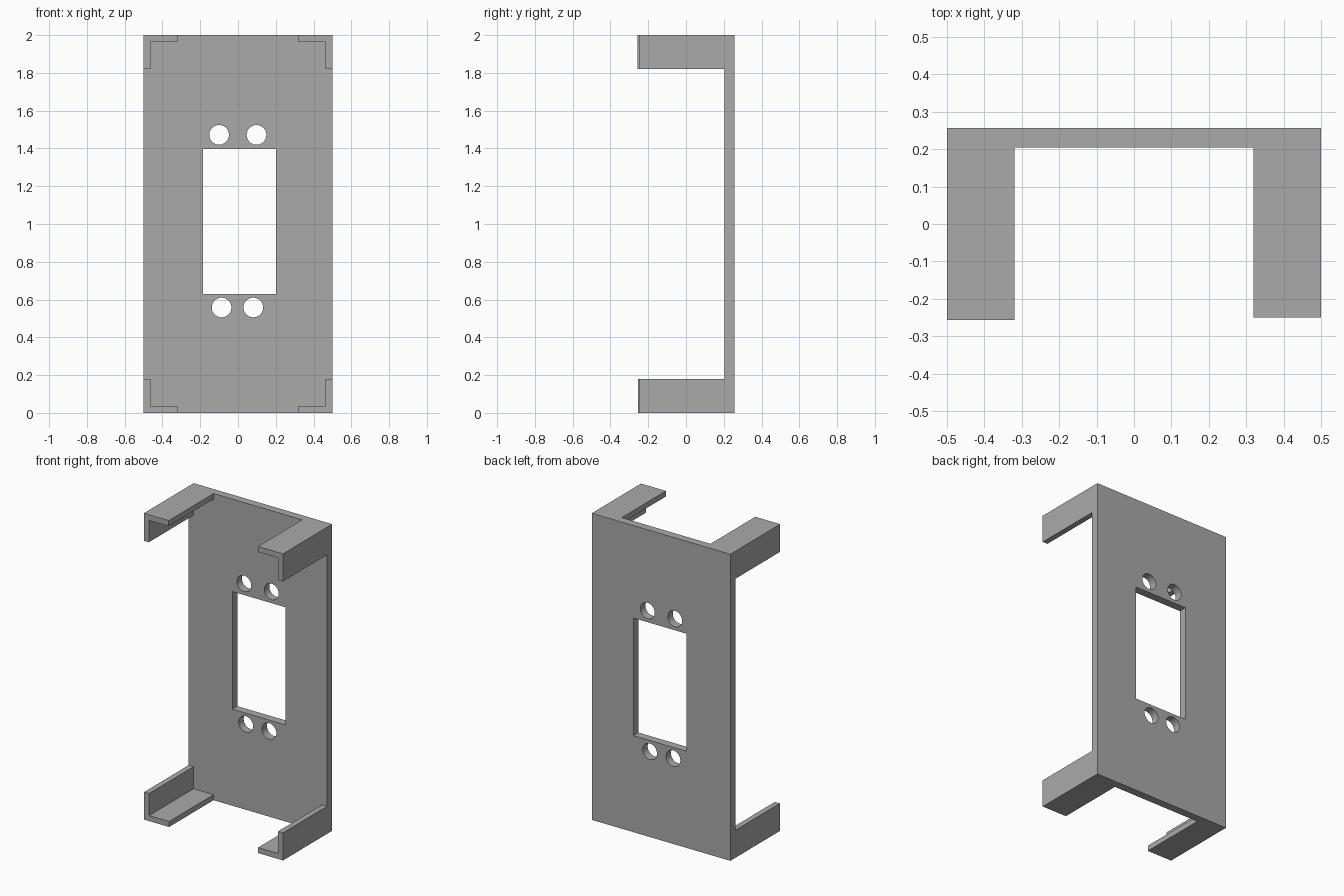
import bpy
import bmesh
from mathutils import Matrix, Vector

cube = bpy.data.objects.get("Cube")
if cube:
    bpy.data.objects.remove(cube, do_unlink=True)

grey = bpy.data.materials.new("mid grey")
grey.use_nodes = True
COLOUR = (0.4, 0.4, 0.4, 1)
grey.diffuse_color = COLOUR
grey.node_tree.nodes["Principled BSDF"].inputs["Base Color"].default_value = COLOUR

HALF_W, HEIGHT = 0.5, 2.0
BACK, PLATE_FRONT = 0.257, 0.205
FLANGE, WALL = 0.18, 0.036


def add_box(bm, lo, hi):
    lo, hi = Vector(lo), Vector(hi)
    matrix = Matrix.Translation((lo + hi) / 2) @ Matrix.Diagonal((*(hi - lo), 1))
    bmesh.ops.create_cube(bm, size=1, matrix=matrix)


def make_object(name, bm):
    bmesh.ops.recalc_face_normals(bm, faces=bm.faces)
    mesh = bpy.data.meshes.new(name)
    bm.to_mesh(mesh)
    bm.free()
    mesh.materials.append(grey)
    obj = bpy.data.objects.new(name, mesh)
    bpy.context.collection.objects.link(obj)
    return obj


# Back plate
bm = bmesh.new()
add_box(bm, (-HALF_W, PLATE_FRONT, 0), (HALF_W, BACK, HEIGHT))
plate = make_object("back_plate", bm)

# Cutter for the window and the four screw holes
bm = bmesh.new()
add_box(bm, (-0.185, 0.1, 0.63), (0.2, 0.4, 1.397))
for x, z in ((-0.1, 1.472), (0.098, 1.472), (-0.087, 0.558), (0.081, 0.558)):
    matrix = Matrix.Translation((x, 0.25, z)) @ Matrix.Rotation(1.570796, 4, "X")
    bmesh.ops.create_cone(bm, cap_ends=True, segments=48, radius1=0.052,
                          radius2=0.052, depth=0.3, matrix=matrix)
cutter = make_object("opening_cutter", bm)
cutter.hide_render = True

cut = plate.modifiers.new("openings", "BOOLEAN")
cut.operation = "DIFFERENCE"
cut.solver = "EXACT"
cut.object = cutter
bpy.ops.object.select_all(action="DESELECT")
plate.select_set(True)
bpy.context.view_layer.objects.active = plate
bpy.ops.object.modifier_apply(modifier=cut.name)
bpy.data.objects.remove(cutter, do_unlink=True)
bpy.ops.object.shade_smooth_by_angle()


# Corner arms: an L profile in x and z, extruded forward from the plate
def corner_arm(name, side, top, front):
    profile = ((0, 0), (FLANGE, 0), (FLANGE, WALL), (WALL, WALL),
               (WALL, FLANGE), (0, FLANGE))
    bm = bmesh.new()
    verts = []
    for inward, rise in profile:
        x = side * (HALF_W - inward)
        z = HEIGHT - rise if top else rise
        verts.append(bm.verts.new((x, front, z)))
    face = bm.faces.new(verts)
    result = bmesh.ops.extrude_face_region(bm, geom=[face], use_keep_orig=True)
    moved = [v for v in result["geom"] if isinstance(v, bmesh.types.BMVert)]
    bmesh.ops.translate(bm, verts=moved, vec=(0, PLATE_FRONT - front, 0))
    make_object(name, bm)


corner_arm("top_right_arm", -1, True, -0.257)
corner_arm("top_left_arm", 1, True, -0.25)
corner_arm("bottom_right_arm", -1, False, -0.253)
corner_arm("bottom_left_arm", 1, False, -0.25)
